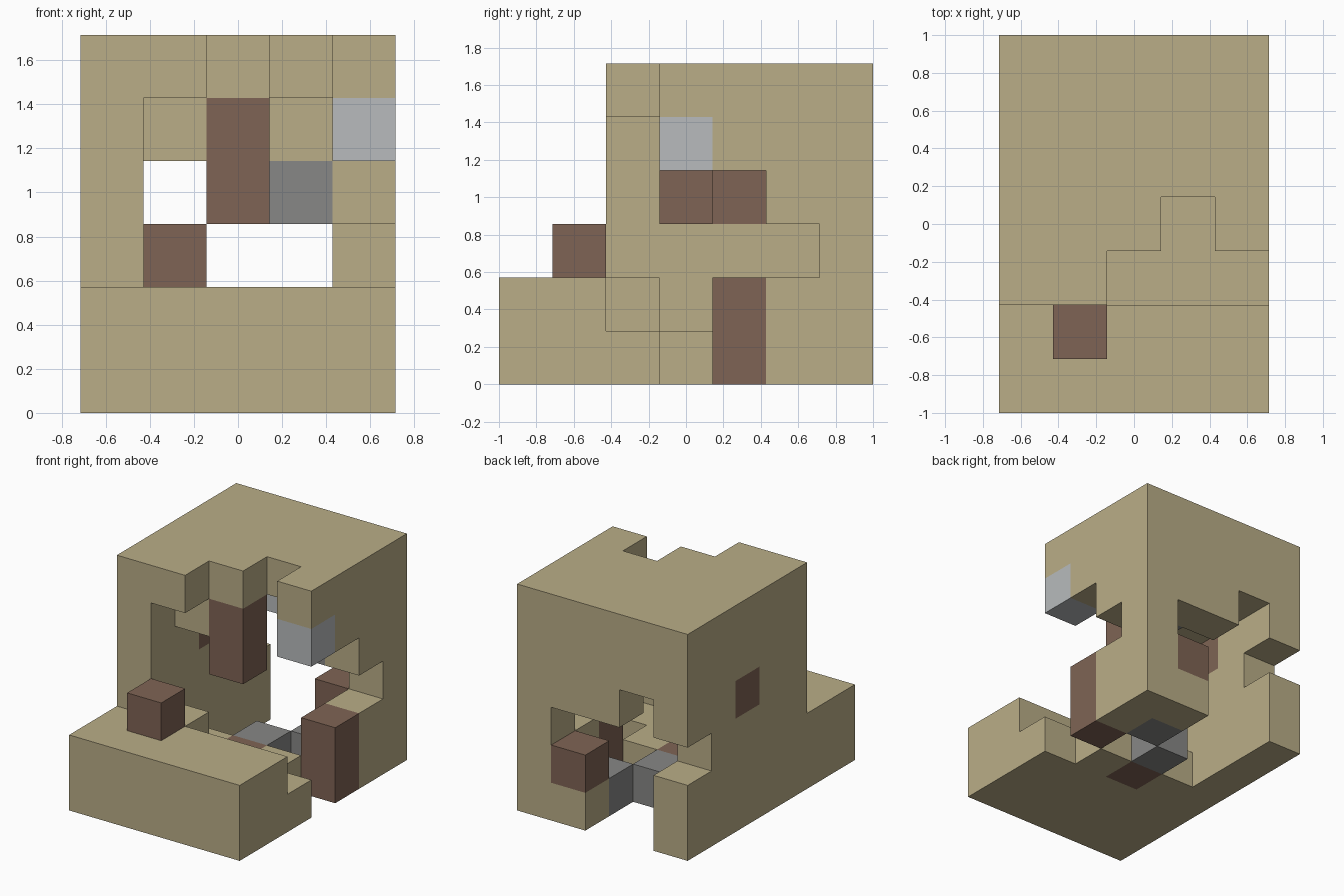
import bpy
import bmesh
from mathutils import Vector

default_cube = bpy.data.objects.get("Cube")
if default_cube:
    bpy.data.objects.remove(default_cube, do_unlink=True)

# The block grid: width, depth and height in cells
WIDTH, DEPTH = 5, 7
CELL = 2 / DEPTH
ORIGIN = Vector((-WIDTH / 2, -DEPTH / 2, 0))


def make_material(name, rgb):
    material = bpy.data.materials.new(name)
    color = (*rgb, 1)
    material.diffuse_color = color
    material.use_nodes = True
    shader = material.node_tree.nodes["Principled BSDF"]
    shader.inputs["Base Color"].default_value = color
    shader.inputs["Roughness"].default_value = 0.9
    return material


materials = {
    "sand": make_material("sand", (0.49, 0.42, 0.245)),
    "brown": make_material("brown", (0.212, 0.127, 0.089)),
    "grey": make_material("grey", (0.245, 0.245, 0.24)),
    "pale": make_material("pale blue grey", (0.48, 0.50, 0.51)),
}


def box(x, y, z):
    """Cells of a box, each range given as (start, end)."""
    return {(i, j, k) for i in range(*x) for j in range(*y) for k in range(*z)}


# Each part: name, colour and cells; later parts replace earlier cells
parts = [
    ("front_step", "sand", box((0, 5), (0, 2), (0, 2))),
    ("floor", "sand", box((0, 5), (2, 3), (0, 1)) | box((0, 4), (3, 4), (0, 1))
        | box((0, 2), (2, 3), (1, 2))),
    ("right_wall", "sand", box((0, 1), (2, 7), (0, 6)) - {(0, 6, 2)}),
    ("left_wall", "sand", box((4, 5), (5, 7), (0, 2)) | box((4, 5), (6, 7), (2, 3))
        | box((4, 5), (5, 7), (3, 4)) | box((4, 5), (4, 7), (4, 5))),
    ("back_pier", "sand", box((3, 4), (6, 7), (0, 1))),
    ("back_lintel", "sand", box((2, 4), (6, 7), (3, 4))),
    ("ceiling", "sand", box((1, 2), (3, 7), (4, 5)) | box((2, 4), (5, 7), (4, 5))),
    ("roof", "sand", box((0, 2), (2, 7), (5, 6)) | box((2, 3), (3, 7), (5, 6))
        | box((3, 4), (4, 7), (5, 6)) | box((4, 5), (3, 7), (5, 6))),
    ("step_block", "brown", {(1, 1, 2)}),
    ("hanging_post", "brown", box((2, 3), (3, 4), (3, 5))),
    ("side_post", "brown", box((4, 5), (4, 5), (0, 2))),
    ("pier_cap", "brown", {(3, 6, 1)}),
    ("wall_block", "brown", {(0, 4, 3)}),
    ("floor_block", "brown", {(2, 3, 0)}),
    ("floor_stones", "grey", {(2, 4, 0), (3, 5, 0)}),
    ("lintel_stone", "grey", {(3, 5, 3)}),
    ("corner_light", "pale", {(4, 3, 4)}),
    ("inner_light", "pale", {(2, 5, 4)}),
]

owner = {cell: name for name, _, cells in parts for cell in cells}


def build_part(name, color, cells):
    """Make one part, leaving out the faces hidden by neighbouring cells."""
    bm = bmesh.new()
    for cell in sorted(cells):
        if owner[cell] != name:
            continue
        center = Vector(cell) + Vector((0.5, 0.5, 0.5))
        for axis in range(3):
            for sign in (-1, 1):
                normal = Vector((0, 0, 0))
                normal[axis] = sign
                neighbour = tuple(int(a + b) for a, b in zip(cell, normal))
                if neighbour in owner:
                    continue
                u = Vector((0, 0, 0))
                u[(axis + 1) % 3] = 0.5
                v = normal.cross(u)
                middle = center + normal / 2
                corners = (middle - u - v, middle + u - v,
                           middle + u + v, middle - u + v)
                bm.faces.new([bm.verts.new((c + ORIGIN) * CELL) for c in corners])
    bmesh.ops.remove_doubles(bm, verts=bm.verts[:], dist=CELL / 100)
    mesh = bpy.data.meshes.new(name)
    bm.to_mesh(mesh)
    bm.free()
    mesh.materials.append(materials[color])
    bpy.context.scene.collection.objects.link(bpy.data.objects.new(name, mesh))


for part in parts:
    build_part(*part)
